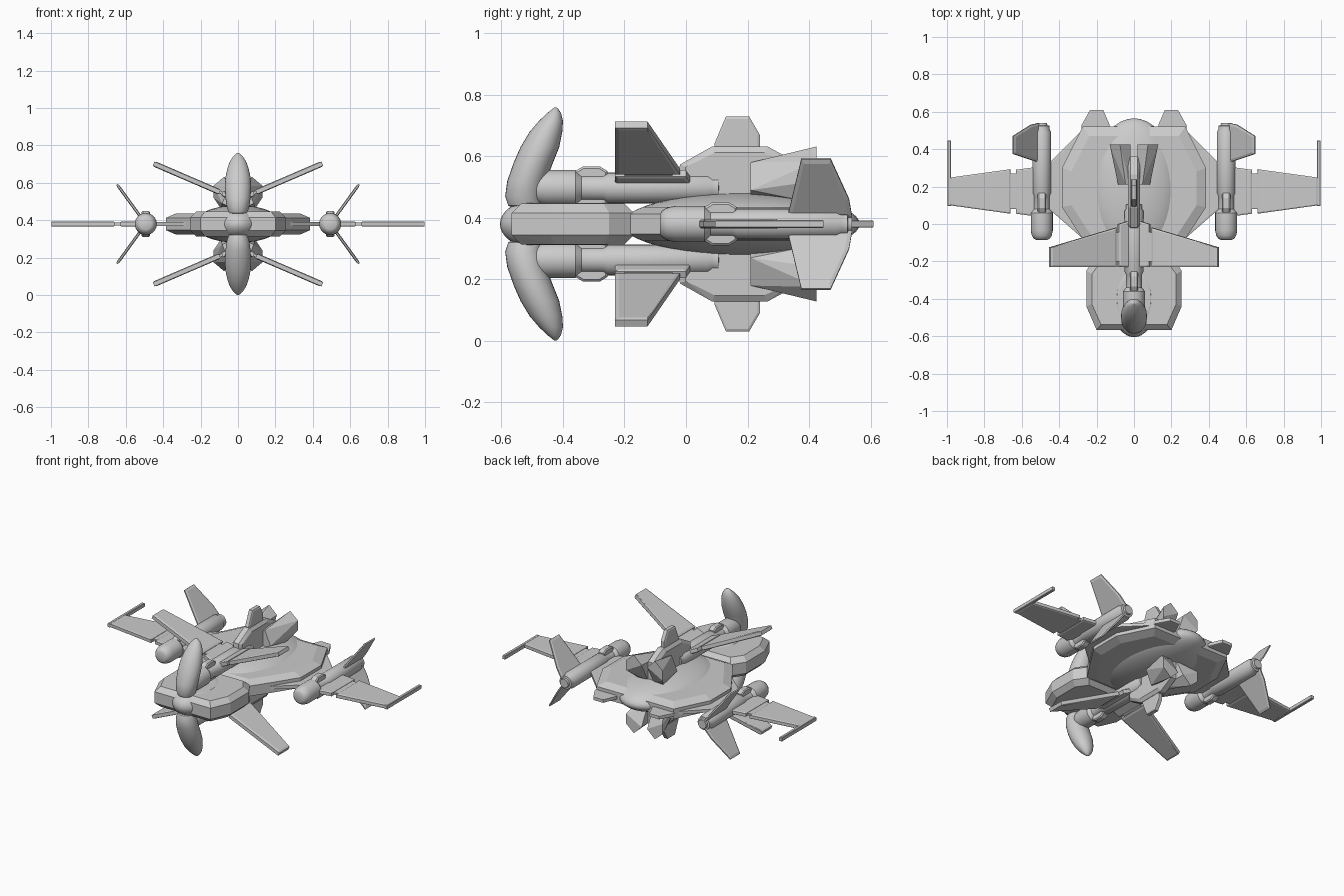
import bpy, bmesh
from math import sin, cos, pi, radians
from mathutils import Vector

if "Cube" in bpy.data.objects:
    bpy.data.objects.remove(bpy.data.objects["Cube"])

MID = 0.38  # height of the symmetry plane; all meshes are modelled around it


def finish(name, bm, mirror="", smooth=False):
    bmesh.ops.recalc_face_normals(bm, faces=bm.faces)
    me = bpy.data.meshes.new(name)
    bm.to_mesh(me)
    bm.free()
    if smooth:
        me.polygons.foreach_set("use_smooth", [True] * len(me.polygons))
        me.set_sharp_from_angle(angle=radians(32))
    ob = bpy.data.objects.new(name, me)
    ob.location.z = MID
    bpy.context.collection.objects.link(ob)
    if mirror:
        m = ob.modifiers.new("Mirror", "MIRROR")
        m.use_axis = ("x" in mirror, False, "z" in mirror)
        m.use_mirror_merge = False
    return ob


def hull(name, pts, mirror=""):
    bm = bmesh.new()
    for p in pts:
        bm.verts.new(p)
    r = bmesh.ops.convex_hull(bm, input=bm.verts)
    bmesh.ops.delete(bm, geom=list({v for v in r["geom_interior"] if isinstance(v, bmesh.types.BMVert)}),
                     context="VERTS")
    bmesh.ops.dissolve_limit(bm, angle_limit=0.01, verts=bm.verts, edges=bm.edges)
    return finish(name, bm, mirror)


def plate(name, outline, half, rim, inset, place, mirror="", both=False):
    """Chamfered convex plate: full outline at +-rim, inset outline at +-half."""
    pts = list(outline)
    if both:
        pts += [(-a, b) for a, b in outline]
    lo = [min(p[i] for p in pts) for i in (0, 1)]
    hi = [max(p[i] for p in pts) for i in (0, 1)]
    c = [(l + h) / 2 for l, h in zip(lo, hi)]
    s = [1 - 2 * inset / (h - l) for l, h in zip(lo, hi)]
    out = []
    for a, b in pts:
        ia, ib = c[0] + (a - c[0]) * s[0], c[1] + (b - c[1]) * s[1]
        for k in (-1, 1):
            out += [place(a, b, k * rim), place(ia, ib, k * half)]
    return hull(name, out, mirror)


def loft(name, rings, mirror=""):
    bm = bmesh.new()
    vs = [[bm.verts.new(p) for p in r] for r in rings]
    n = len(vs[0])
    for a, b in zip(vs, vs[1:]):
        for i in range(n):
            bm.faces.new((a[i], a[(i + 1) % n], b[(i + 1) % n], b[i]))
    bm.faces.new(vs[0])
    bm.faces.new(vs[-1])
    return finish(name, bm, mirror, True)


def ellipsoid(name, y, radii, clamp=9):
    bm = bmesh.new()
    bmesh.ops.create_uvsphere(bm, u_segments=40, v_segments=24, radius=1)
    for v in bm.verts:
        v.co = Vector((v.co.x * radii[0], y + v.co.y * radii[1],
                       max(-clamp, min(clamp, v.co.z * radii[2]))))
    return finish(name, bm, "", True)


def flat(a, b, c):
    return (a, b, c)


def upright(a, b, c):
    return (c, a, b)


def canted(x, z, deg):
    t = radians(deg)
    return lambda u, y, c: (x + u * cos(t) - c * sin(t), y, z + u * sin(t) + c * cos(t))


# Hull: two chamfered decks, two domes and the thin outer skirt
plate("front_deck", [(.2, -.567), (.255, -.44), (.255, -.25), (.2, -.17)],
      .066, .036, .03, flat, both=True)
plate("main_deck", [(.2, -.19), (.285, -.065), (.385, .09), (.385, .30), (.275, .52)],
      .055, .033, .05, flat, both=True)
plate("skirt", [(.22, -.125), (.5, .12), (.5, .28), (.27, .51)],
      .012, .010, .01, flat, both=True)
ellipsoid("main_dome", .18, (.235, .385, .1))
ellipsoid("nose_dome", -.4, (.125, .205, .1), .068)

# Flat tail tabs
plate("tail_tab", [(.28, .48), (.28, .53), (.235, .61), (.165, .61), (.13, .53), (.13, .48)],
      .012, .010, .006, flat, "x")

# Nacelles: same lathe for the side pair and the upper/lower pair
PROFILE = [(-.085, .03), (-.078, .043), (-.062, .053), (-.035, .059), (.06, .059), (.08, .043),
           (.15, .043), (.165, .05), (.49, .05), (.505, .042), (.525, .042), (.527, .03), (.54, .028)]


def nacelle(name, x, y, z, mirror):
    rings = [[(x + r * cos(i * pi / 12), y + py, z + r * sin(i * pi / 12)) for i in range(24)]
             for py, r in PROFILE]
    loft(name, rings, mirror)
    plate(name + "_collar", [(.06, -.055), (.085, -.07), (.14, -.07), (.165, -.055),
                             (.165, .055), (.14, .07), (.085, .07), (.06, .055)],
          .022, .016, .006, lambda a, b, c: (x + c, y + a, z + b), mirror)


nacelle("side_nacelle", .493, 0, 0, "x")
nacelle("spine_nacelle", 0, -.42, .117, "z")

# Side wings with hinge gap and tip rails
plate("wing_root", [(.52, .04), (.63, .055), (.63, .29), (.52, .305)], .014, .010, .008, flat, "x")
plate("wing_hinge", [(.6, .08), (.69, .08), (.69, .27), (.6, .27)], .008, .007, .002, flat, "x")
plate("side_wing", [(.66, .055), (.985, .10), (.985, .248), (.66, .293)], .014, .010, .008, flat, "x")
plate("wing_tip_rail", [(.978, .095), (.998, .095), (.998, .447), (.978, .447)],
      .013, .010, .003, flat, "x")

# Nacelle fins
plate("nacelle_fin", [(.03, .33), (.03, .54), (.10, .53), (.262, .47), (.262, .375)],
      .008, .004, .015, canted(.493, 0, 54), "xz")

# Canted wings
plate("canted_wing", [(.09, -.23), (.09, -.02), (.475, -.125), (.475, -.23)],
      .015, .011, .012, canted(.015, .135, 23.3), "xz")
plate("canted_wing_root", [(0, -.23), (0, .02), (.075, 0), (.075, -.23)],
      .015, .011, .008, canted(.015, .135, 23.3), "xz")
plate("canted_wing_hinge", [(.05, -.2), (.05, -.04), (.12, -.05), (.12, -.2)],
      .008, .007, .002, canted(.015, .135, 23.3), "xz")

# Spine tower with crest and splayed petals
plate("tower", [(-.03, .06), (-.02, .193), (.085, .252), (.265, .252), (.36, .2), (.36, .06)],
      .032, .018, .02, upright, "z")
plate("tower_crest", [(.092, .23), (.092, .26), (.13, .35), (.205, .35), (.24, .29), (.24, .23)],
      .016, .012, .008, upright, "z")
hull("petal", [(.045, .21, .2), (.085, .21, .11), (.075, .425, .252), (.13, .425, .205),
               (.13, .425, .14), (.02, .21, .19), (.02, .21, .08), (.02, .425, .2),
               (.02, .36, .08), (.09, .36, .08)], "xz")

# Curved nose pods: height, front edge, back edge, half width
POD = [(.045, -.55, -.48, .03), (.06, -.578, -.468, .05), (.09, -.588, -.466, .06),
       (.14, -.581, -.455, .067), (.20, -.56, -.432, .07), (.25, -.538, -.412, .067),
       (.30, -.508, -.402, .056), (.335, -.478, -.400, .043), (.36, -.452, -.406, .027),
       (.375, -.433, -.416, .011), (.379, -.428, -.421, .003)]
rings = []
for z, f, b, w in POD:
    cy, h = (f + b) / 2, (b - f) / 2
    rings.append([(w * cos(i * pi / 14), cy + h * sin(i * pi / 14), z) for i in range(28)])
loft("nose_pod", rings, "z")
